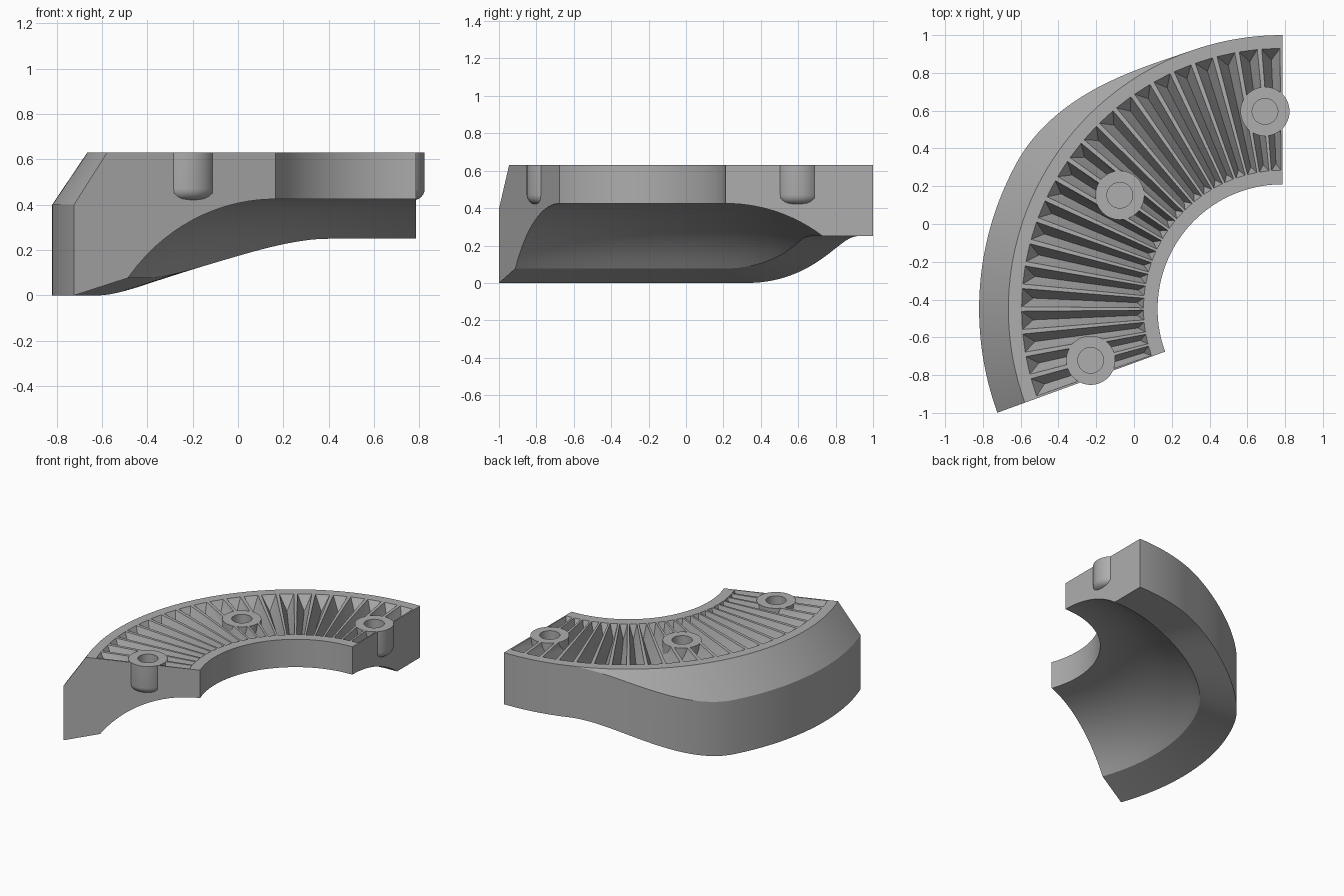
import bpy, bmesh
from math import sin, cos, radians, sqrt, pi
from mathutils import Vector

if "Cube" in bpy.data.objects:
    bpy.data.objects.remove(bpy.data.objects["Cube"])

CX, CY = 0.785, -0.45            # centre of the curved sector
START, END = 90, 200             # sector angles in degrees
TOP = 0.63
R_IN, R_OUT, FLARE = 0.66, 1.45, 0.155
ARCH_R, ARCH_Z = 0.8625, 0.425   # hollow underside
BOSS_R, BOSS_ANGLES = 1.05, (95, 145, 195)

grey = bpy.data.materials.new("plain grey")
grey.use_nodes = True
colour = (0.42, 0.42, 0.42, 1)
grey.diffuse_color = colour
grey.node_tree.nodes["Principled BSDF"].inputs["Base Color"].default_value = colour


def polar(r, deg, z):
    a = radians(deg)
    return Vector((CX + r * cos(a), CY + r * sin(a), z))


def make_object(name, bm):
    bmesh.ops.recalc_face_normals(bm, faces=bm.faces[:])
    mesh = bpy.data.meshes.new(name)
    bm.to_mesh(mesh)
    bm.free()
    mesh.materials.append(grey)
    obj = bpy.data.objects.new(name, mesh)
    bpy.context.collection.objects.link(obj)
    return obj


def select_only(obj):
    bpy.ops.object.select_all(action='DESELECT')
    obj.select_set(True)
    bpy.context.view_layer.objects.active = obj


def smooth(obj):
    select_only(obj)
    bpy.ops.object.shade_smooth_by_angle(angle=radians(30))


def cut(obj, cutter):
    cutter.hide_render = True
    mod = obj.modifiers.new("cut", 'BOOLEAN')
    mod.operation = 'DIFFERENCE'
    mod.solver = 'EXACT'
    mod.object = cutter
    select_only(obj)
    bpy.ops.object.modifier_apply(modifier=mod.name)
    bpy.data.objects.remove(cutter)


def section(deg):
    """Cross-section that grows deeper and wider along the sweep."""
    t = min(max((deg - 109) / 42, 0), 1)
    s = t * t * (3 - 2 * t)
    rim_z = 0.25 - 0.173 * s
    drop = ARCH_Z - ARCH_R
    rim_r = R_IN + sqrt(ARCH_R ** 2 - (rim_z - drop) ** 2)
    steps = 16
    pts = []
    for i in range(steps + 1):
        d = (rim_r - R_IN) * i / steps
        pts.append((R_IN + d, drop + sqrt(ARCH_R ** 2 - d * d)))
    r = R_OUT + FLARE * s
    pts += [(r, 0.25 * (1 - s)), (r, TOP - 0.23 * s), (R_OUT, TOP), (R_IN, TOP)]
    return [polar(pr, deg, pz) for pr, pz in pts]


# Curved body swept through the sections
bm = bmesh.new()
rings = [[bm.verts.new(p) for p in section(d)] for d in range(START, END + 1)]
n = len(rings[0])
for a, b in zip(rings, rings[1:]):
    for i in range(n):
        j = (i + 1) % n
        bm.faces.new((a[i], a[j], b[j], b[i]))
bm.faces.new(rings[0])
bm.faces.new(rings[-1])
bmesh.ops.remove_doubles(bm, verts=bm.verts[:], dist=0.0002)
body = make_object("curved_body", bm)

# Radial V-shaped grooves with sloped ends
bm = bmesh.new()
for k in range(22):
    mid = START + 2.5 + 5 * k
    pts = [polar(r, mid + off, z) for r in (0.735, 1.38)
           for off in (-2, 2) for z in (TOP, TOP + 0.05)]
    pts += [polar(r, mid, TOP - 0.1) for r in (0.77, 1.32)]
    verts = [bm.verts.new(p) for p in pts]
    bmesh.ops.convex_hull(bm, input=verts)
cut(body, make_object("groove_cutter", bm))

# Seats for the screw bosses
bm = bmesh.new()
for deg in BOSS_ANGLES:
    made = bmesh.ops.create_cone(bm, cap_ends=True, segments=48,
                                 radius1=0.129, radius2=0.129, depth=0.3)
    bmesh.ops.translate(bm, verts=made["verts"], vec=polar(BOSS_R, deg, 0.6))
cut(body, make_object("boss_cutter", bm))
smooth(body)

# Screw bosses: rounded base, ring top and blind hole
fillet = [(0.08 + 0.05 * sin(a), 0.47 - 0.05 * cos(a))
          for a in (pi / 2 * i / 6 for i in range(7))]
profile = [(0, 0.42)] + fillet + [(0.13, TOP), (0.068, TOP), (0.068, 0.47), (0, 0.47)]
for name, deg in zip(("back_boss", "middle_boss", "front_boss"), BOSS_ANGLES):
    bm = bmesh.new()
    centre = polar(BOSS_R, deg, 0)
    verts = [bm.verts.new(centre + Vector((r, 0, z))) for r, z in profile]
    edges = [bm.edges.new(pair) for pair in zip(verts, verts[1:])]
    bmesh.ops.spin(bm, geom=verts + edges, cent=centre, axis=(0, 0, 1),
                   angle=2 * pi, steps=48)
    bmesh.ops.remove_doubles(bm, verts=bm.verts[:], dist=0.0005)
    smooth(make_object(name, bm))
